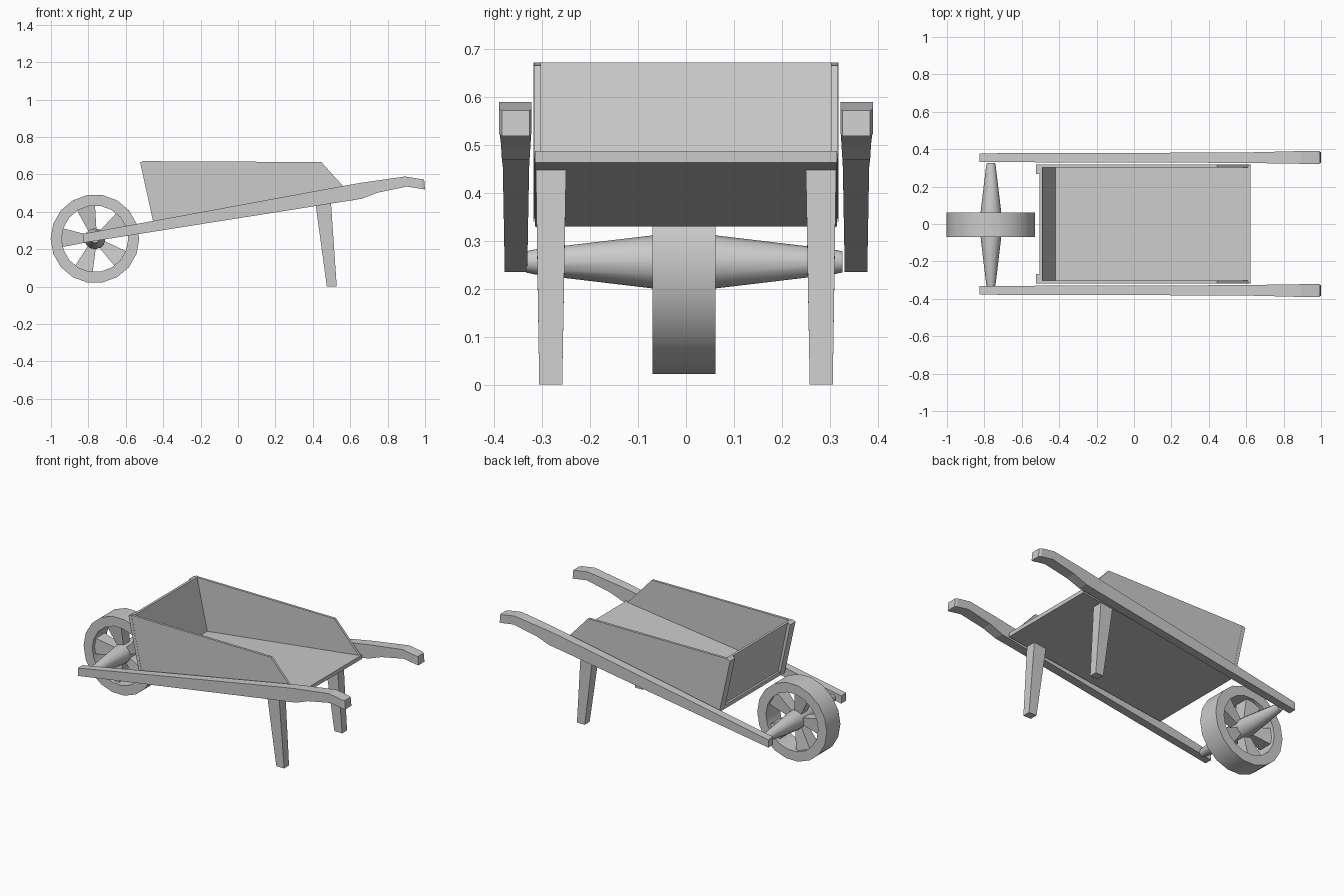
import bpy, bmesh, math
from mathutils import Vector

if "Cube" in bpy.data.objects:
    bpy.data.objects.remove(bpy.data.objects["Cube"])


def loft(name, rings, mirror=False, closed=False, smooth=0):
    """Skin a list of equal-length point rings; cap the ends unless closed."""
    bm = bmesh.new()
    vs = [[bm.verts.new(p) for p in r] for r in rings]
    n = len(vs[0])
    pairs = list(zip(vs, vs[1:])) + ([(vs[-1], vs[0])] if closed else [])
    for a, b in pairs:
        for i in range(n):
            j = (i + 1) % n
            bm.faces.new((a[i], a[j], b[j], b[i]))
    if not closed:
        bm.faces.new(vs[0])
        bm.faces.new(vs[-1])
    bmesh.ops.recalc_face_normals(bm, faces=bm.faces)
    me = bpy.data.meshes.new(name)
    bm.to_mesh(me)
    bm.free()
    ob = bpy.data.objects.new(name, me)
    bpy.context.collection.objects.link(ob)
    if mirror:
        ob.modifiers.new("Mirror", 'MIRROR').use_axis = (False, True, False)
    if smooth:
        bpy.context.view_layer.objects.active = ob
        ob.select_set(True)
        bpy.ops.object.shade_smooth_by_angle(angle=math.radians(smooth))
        ob.select_set(False)
    return ob


def board(name, profile, y0, y1, mirror=False):
    """Extrude an x-z profile between two y values."""
    return loft(name, [[(x, y, z) for x, z in profile] for y in (y0, y1)], mirror)


# Tray: sloping floor, two sides, front panel and corner battens
board("tray_floor", [(-0.45, 0.33), (0.624, 0.463), (0.624, 0.487), (-0.45, 0.354)],
      -0.315, 0.315)
board("tray_side", [(-0.45, 0.345), (0.622, 0.472), (0.445, 0.666), (-0.505, 0.671)],
      0.302, 0.317, mirror=True)
board("tray_front", [(-0.435, 0.335), (-0.418, 0.345), (-0.49, 0.672), (-0.505, 0.672)],
      -0.305, 0.305)
board("front_batten", [(-0.452, 0.34), (-0.432, 0.34), (-0.503, 0.672), (-0.523, 0.664)],
      0.268, 0.318, mirror=True)

# Handles: x/z of the lower edge, x/z of the upper edge, inner and outer y
sections = [(-0.825, 0.235, -0.825, 0.283, 0.331, 0.378),
            (0.56, 0.454, 0.56, 0.538, 0.327, 0.382),
            (0.662, 0.470, 0.662, 0.556, 0.326, 0.384),
            (0.748, 0.503, 0.740, 0.567, 0.324, 0.386),
            (0.903, 0.535, 0.893, 0.589, 0.322, 0.390),
            (0.985, 0.522, 0.980, 0.575, 0.322, 0.390),
            (1.0, 0.519, 0.995, 0.572, 0.326, 0.384)]
loft("handle", [[(xb, yi, zb), (xb, yo, zb), (xt, yo, zt), (xt, yi, zt)]
                for xb, zb, xt, zt, yi, yo in sections], mirror=True)

# Tapered legs
loft("leg", [[(0.475, 0.258, 0), (0.528, 0.258, 0), (0.528, 0.306, 0), (0.475, 0.306, 0)],
             [(0.415, 0.25, 0.440), (0.497, 0.25, 0.450),
              (0.497, 0.313, 0.450), (0.415, 0.313, 0.440)]], mirror=True)

# Wheel
C = Vector((-0.765, -0.004, 0.256))


def polar(r, a, y):
    return C + Vector((r * math.cos(a), y, r * math.sin(a)))


N = 18
loft("wheel_rim", [[polar(r, 2 * math.pi * i / N, y)
                    for r, y in ((0.237, -0.066), (0.237, 0.066), (0.178, 0.066), (0.178, -0.066))]
                   for i in range(N)], closed=True, smooth=30)

# Axle with thick hub and thin ends
axle = [(-0.33, 0.022), (-0.312, 0.026), (-0.06, 0.056),
        (0.06, 0.056), (0.312, 0.026), (0.33, 0.022)]
loft("axle", [[polar(r, 2 * math.pi * i / 12, y) for i in range(12)] for y, r in axle], smooth=35)

# Five spokes flaring toward the rim
for k in range(5):
    a = math.radians(178 + 72 * k)
    u, w = Vector((math.cos(a), 0, math.sin(a))), Vector((-math.sin(a), 0, math.cos(a)))
    loft("spoke", [[C + u * r + w * s * h + Vector((0, t * d, 0))
                    for s, t in ((-1, -1), (1, -1), (1, 1), (-1, 1))]
                   for r, h, d in ((0.03, 0.018, 0.026), (0.182, 0.052, 0.045))])
